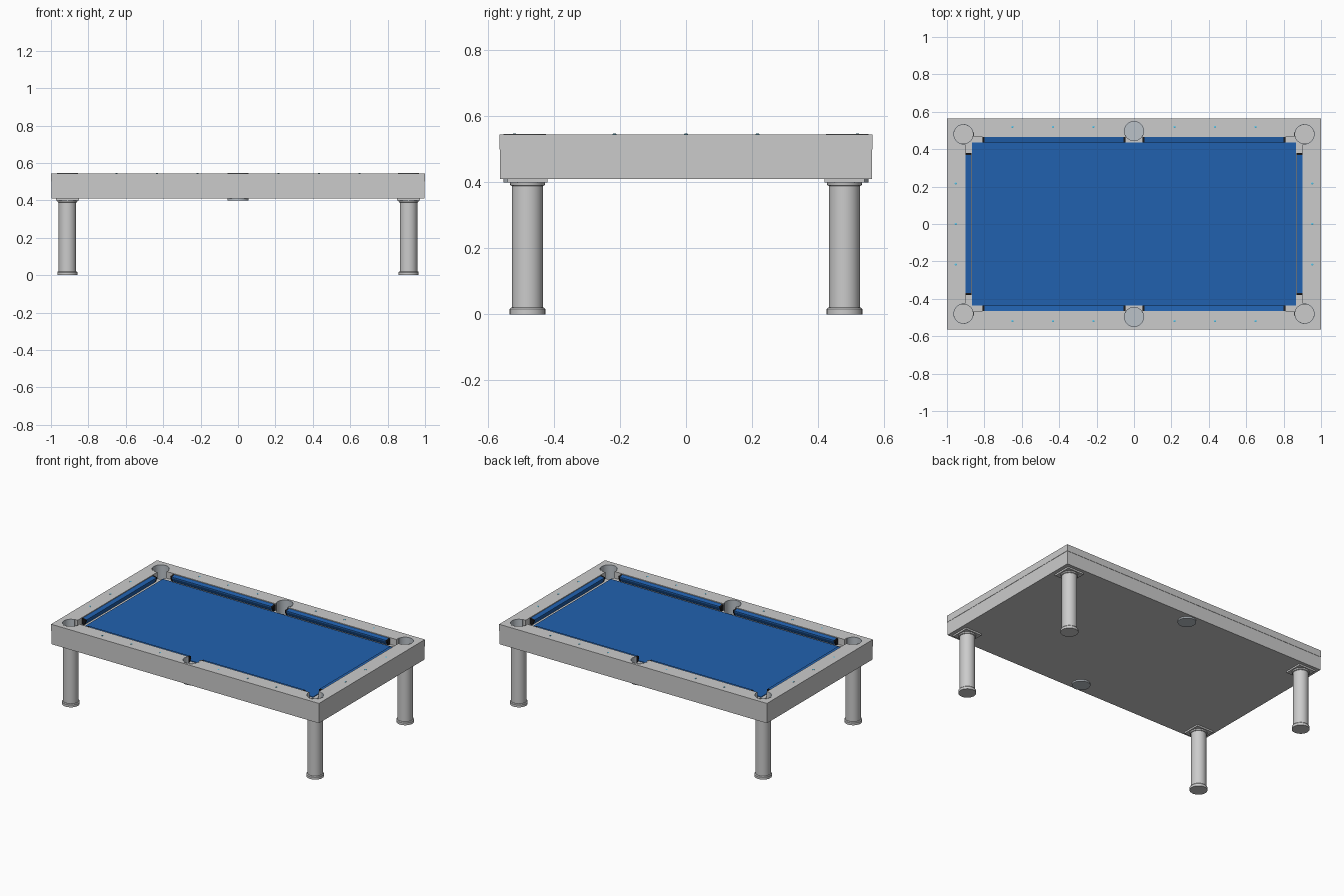
import bpy, bmesh, math

if "Cube" in bpy.data.objects:
    bpy.data.objects.remove(bpy.data.objects["Cube"])


def material(name, rgb):
    m = bpy.data.materials.new(name)
    m.diffuse_color = (*rgb, 1)
    m.use_nodes = True
    m.node_tree.nodes["Principled BSDF"].inputs["Base Color"].default_value = m.diffuse_color
    return m


BLUE = material("blue_cloth", (0.015, 0.12, 0.43))
BLACK = material("black_rubber", (0.01, 0.01, 0.012))
STEEL = material("pocket_grey", (0.5, 0.54, 0.58))
CYAN = material("cyan_marker", (0.1, 0.55, 0.8))


def finish(name, bm, mat=None, smooth=False):
    bmesh.ops.recalc_face_normals(bm, faces=bm.faces)
    me = bpy.data.meshes.new(name)
    bm.to_mesh(me)
    bm.free()
    ob = bpy.data.objects.new(name, me)
    bpy.context.collection.objects.link(ob)
    if mat:
        me.materials.append(mat)
    if smooth:
        bpy.ops.object.select_all(action='DESELECT')
        ob.select_set(True)
        bpy.context.view_layer.objects.active = ob
        bpy.ops.object.shade_smooth_by_angle(angle=math.radians(35))
    return ob


def box(name, hx, hy, z0, z1, mat=None, x=0, y=0):
    bm = bmesh.new()
    bmesh.ops.create_cube(bm, size=1)
    for v in bm.verts:
        v.co = (x + v.co.x * 2 * hx, y + v.co.y * 2 * hy, z0 + (v.co.z + 0.5) * (z1 - z0))
    return finish(name, bm, mat)


def lathe(name, profile, x, y, mat=None, steps=32, start=0.0, sweep=math.tau):
    """Spin an (r, z) outline about a vertical axis; a partial sweep gets end caps."""
    bm = bmesh.new()
    full = sweep > 6.28
    vs = [bm.verts.new((r * math.cos(start), r * math.sin(start), z)) for r, z in profile]
    if full:
        geom = vs + [bm.edges.new(p) for p in zip(vs, vs[1:])]
    else:
        f = bm.faces.new(vs)
        geom = [f] + list(f.edges) + vs
    bmesh.ops.spin(bm, geom=geom, cent=(0, 0, 0), axis=(0, 0, 1), angle=sweep, steps=steps)
    bmesh.ops.remove_doubles(bm, verts=bm.verts, dist=1e-5)
    bmesh.ops.translate(bm, verts=bm.verts, vec=(x, y, 0))
    return finish(name, bm, mat, True)


def prism(name, profile, a, b, side, along_x, mat):
    """Extrude an (outward, z) section from a to b along a rail."""
    bm = bmesh.new()
    rings = [[bm.verts.new((u, side * d, z) if along_x else (side * d, u, z))
              for d, z in profile] for u in (a, b)]
    n = len(profile)
    bm.faces.new(rings[0])
    bm.faces.new(rings[1])
    for i in range(n):
        j = (i + 1) % n
        bm.faces.new((rings[0][i], rings[0][j], rings[1][j], rings[1][i]))
    return finish(name, bm, mat)


def cut(ob, cutter):
    mod = ob.modifiers.new("cut", 'BOOLEAN')
    mod.operation = 'DIFFERENCE'
    mod.solver = 'EXACT'
    mod.object = cutter
    bpy.context.view_layer.objects.active = ob
    bpy.ops.object.modifier_apply(modifier=mod.name)


LEG_X, LEG_Y, MID_Y = 0.912, 0.48, 0.497
corners = [(sx * LEG_X, sy * LEG_Y) for sx in (-1, 1) for sy in (-1, 1)]
pockets = corners + [(0, -MID_Y), (0, MID_Y)]

# body slab and top rail frame, with pocket holes
body = box("table_body", 0.998, 0.563, 0.41, 0.5)
frame = box("rail_frame", 1.0, 0.565, 0.5, 0.545)
opening = box("opening_cutter", 0.9, 0.465, 0.45, 0.6)
cut(frame, opening)
bm = bmesh.new()
for x, y in pockets:
    r = bmesh.ops.create_cone(bm, cap_ends=True, segments=32, radius1=0.055, radius2=0.055, depth=0.3)
    bmesh.ops.translate(bm, verts=r["verts"], vec=(x, y, 0.48))
holes = finish("pocket_cutter", bm)
for ob in (body, frame):
    cut(ob, holes)
for ob in (opening, holes):
    bpy.data.objects.remove(ob)

# cloth bed
box("cloth_bed", 0.866, 0.436, 0.495, 0.504, BLUE)

# pocket cups and the curved liners against the rails
cup = [(0, 0.40), (0.056, 0.40), (0.056, 0.499), (0.051, 0.499), (0.051, 0.408), (0, 0.408)]
liner = [(0.051, 0.498), (0.056, 0.498), (0.056, 0.546), (0.051, 0.546)]
for x, y in pockets:
    lathe("pocket_cup", cup, x, y, STEEL)
    out = math.atan2(math.copysign(1, y), math.copysign(1, x) if x else 0)
    half = math.radians(126)
    lathe("pocket_liner", liner, x, y, STEEL, 24, out - half, 2 * half)

# cushions with black end caps
END = 0.012


def cushion(name, back, a, b, side, along_x):
    sec = [(back, 0.5), (back, 0.54), (back - 0.031, 0.535), (back - 0.031, 0.527), (back - 0.018, 0.5)]
    prism(name, sec, a + END, b - END, side, along_x, BLUE)
    prism(name + "_end", sec, a, a + END, side, along_x, BLACK)
    prism(name + "_end", sec, b - END, b, side, along_x, BLACK)


for s in (-1, 1):
    cushion("long_cushion", 0.466, 0.045, 0.81, s, True)
    cushion("long_cushion", 0.466, -0.81, -0.045, s, True)
    cushion("short_cushion", 0.901, -0.38, 0.38, s, False)

# sight markers on the rails
spots = [(sx * x, sy * 0.519) for x in (0.217, 0.433, 0.65) for sx in (-1, 1) for sy in (-1, 1)]
spots += [(sx * 0.953, y) for y in (-0.217, 0, 0.217) for sx in (-1, 1)]
for x, y in spots:
    lathe("sight_marker", [(0, 0.54), (0.006, 0.54), (0.006, 0.5465), (0.003, 0.548), (0, 0.548)],
          x, y, CYAN, 12)

# legs with foot, top collar and square mounting plate
leg = [(0, 0), (0.054, 0), (0.054, 0.016), (0.05, 0.021), (0.047, 0.021), (0.047, 0.389),
       (0.052, 0.391), (0.054, 0.402), (0, 0.402)]
for x, y in corners:
    lathe("leg", leg, x, y)
    box("leg_plate", 0.061, 0.061, 0.399, 0.412, None, x, y)
